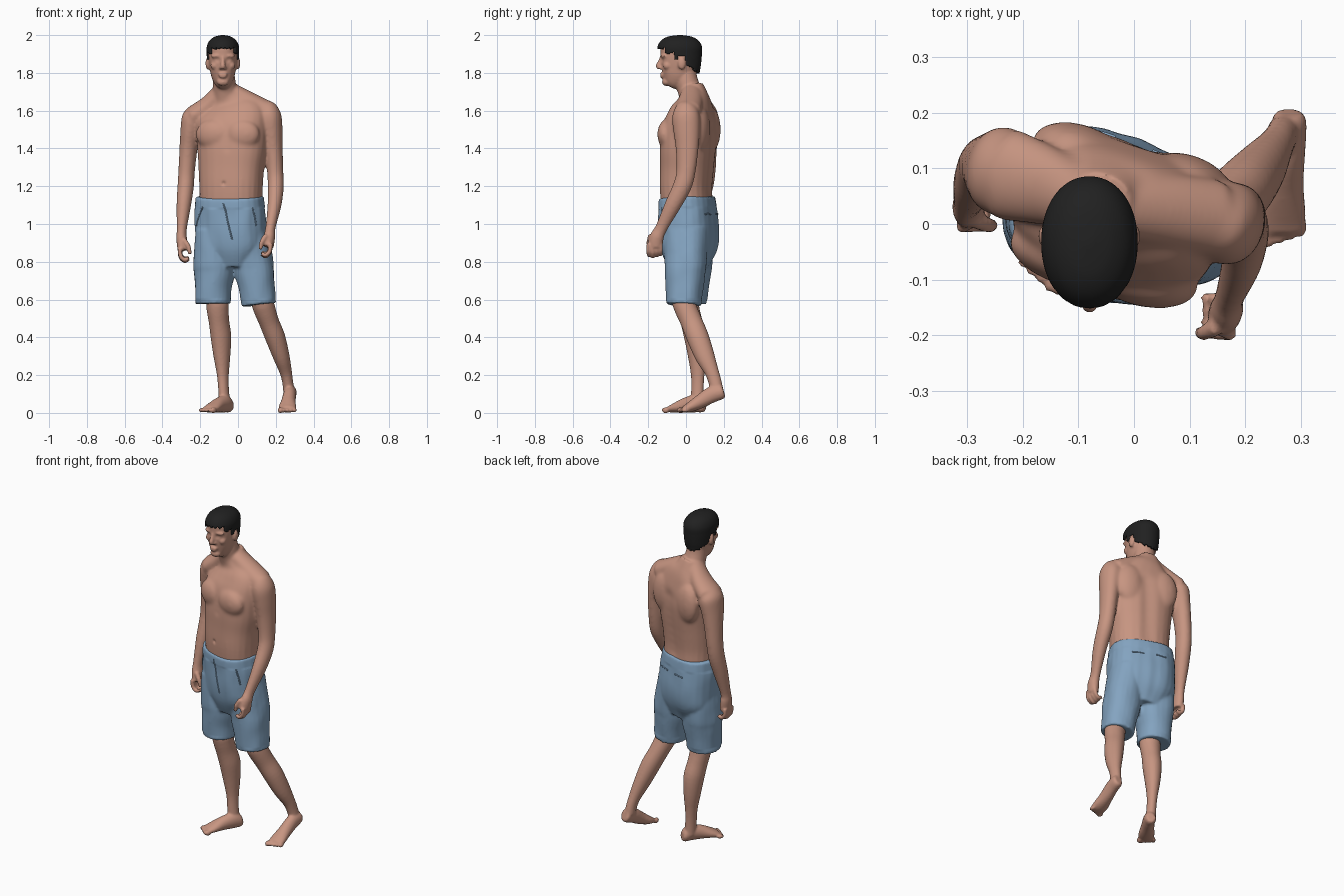
import bpy, bmesh, math
from mathutils import Vector, Matrix, noise

def material(name, rgb):
    m = bpy.data.materials.new(name)
    m.diffuse_color = (*rgb, 1)
    return m

SKIN = material("skin", (0.57, 0.30, 0.22))
BLUE = material("blue cloth", (0.23, 0.37, 0.53))
BLACK = material("black hair", (0.015, 0.015, 0.015))

def smooth_path(secs, steps):
    """Catmull-Rom interpolation of section tuples."""
    out = []
    for i in range(len(secs) - 1):
        p0, p1, p2, p3 = secs[max(i - 1, 0)], secs[i], secs[i + 1], secs[min(i + 2, len(secs) - 1)]
        for t in (k / steps for k in range(steps)):
            out.append([0.5 * (2 * b + (c - a) * t + (2 * a - 5 * b + 4 * c - d) * t * t
                               + (3 * b - a - 3 * c + d) * t ** 3) for a, b, c, d in zip(p0, p1, p2, p3)])
    return out + [list(secs[-1])]

def tube(bm, secs, yaw=0, ref=None, n=24, p=2.0, steps=4):
    """Closed loft; a section is (x, y, z, side radius, front radius)."""
    path = smooth_path(secs, steps)
    cs = [Vector(q[:3]) for q in path]
    th = math.radians(yaw)
    ref = Vector(ref) if ref else Vector((-math.sin(th), -math.cos(th), 0))
    rings = []
    for i, q in enumerate(path):
        t = (cs[min(i + 1, len(cs) - 1)] - cs[max(i - 1, 0)]).normalized()
        f = (ref - t * ref.dot(t)).normalized()
        s = t.cross(f)
        ring = []
        for k in range(n):
            c, d = math.cos(2 * math.pi * k / n), math.sin(2 * math.pi * k / n)
            u = math.copysign(abs(c) ** (2 / p), c) * max(q[3], 0.002)
            v = math.copysign(abs(d) ** (2 / p), d) * max(q[4], 0.002)
            ring.append(bm.verts.new(cs[i] + s * u + f * v))
        rings.append(ring)
    for r0, r1 in zip(rings, rings[1:]):
        for k in range(n):
            bm.faces.new((r0[k], r0[(k + 1) % n], r1[(k + 1) % n], r1[k]))
    bm.faces.new(rings[0])
    bm.faces.new(rings[-1])

def blob(bm, c, r, yaw=0):
    m = Matrix.Translation(c) @ Matrix.Rotation(-math.radians(yaw), 4, 'Z') @ Matrix.Diagonal((*r, 1))
    bmesh.ops.create_uvsphere(bm, u_segments=16, v_segments=10, radius=1, matrix=m)

def finish(name, bm, mat, voxel=0, smooth=0, soft=None):
    """Turn a bmesh into an object, optionally fusing its pieces; soft = extra smoothing by height."""
    bmesh.ops.recalc_face_normals(bm, faces=bm.faces)
    me = bpy.data.meshes.new(name)
    bm.to_mesh(me)
    bm.free()
    me.materials.append(mat)
    ob = bpy.data.objects.new(name, me)
    bpy.context.collection.objects.link(ob)
    bpy.ops.object.select_all(action='DESELECT')
    bpy.context.view_layer.objects.active = ob
    ob.select_set(True)
    if voxel:
        r = ob.modifiers.new("fuse", 'REMESH')
        r.mode, r.voxel_size = 'VOXEL', voxel
        s = ob.modifiers.new("soften", 'SMOOTH')
        s.factor, s.iterations = 0.5, smooth
        for m in ("fuse", "soften"):
            bpy.ops.object.modifier_apply(modifier=m)
    if soft:
        g = ob.vertex_groups.new(name="soft")
        levels = [[] for _ in range(9)]
        for v in ob.data.vertices:
            levels[round(8 * max(0, min(1, (v.co.z - soft[0]) / .08, (soft[1] - v.co.z) / .05)))].append(v.index)
        for i in range(1, 9):
            g.add(levels[i], i / 8, 'REPLACE')
        s = ob.modifiers.new("soft", 'SMOOTH')
        s.factor, s.iterations, s.vertex_group = 0.5, soft[2], "soft"
        bpy.ops.object.modifier_apply(modifier="soft")
    bpy.ops.object.shade_smooth_by_angle(angle=math.radians(60))
    return ob

# ---- body: torso and neck ----
body = bmesh.new()
tube(body, [(-.035, .01, 1.0, .160, .12), (-.037, .005, 1.1, .165, .128), (-.037, 0, 1.2, .168, .131),
            (-.035, .005, 1.3, .175, .134), (-.03, .01, 1.4, .187, .138), (-.03, .02, 1.5, .193, .134),
            (-.03, .035, 1.57, .19, .115), (-.04, .045, 1.63, .145, .09), (-.055, .04, 1.68, .085, .075),
            (-.065, .03, 1.73, .058, .062)], yaw=17, p=2.4)
tube(body, [(-.055, .055, 1.6, .075, .075), (-.068, .025, 1.69, .065, .065), (-.074, .002, 1.76, .06, .06),
            (-.08, -.006, 1.83, .056, .058)])
F, S = Vector((-.27, -.963, 0)), Vector((.963, -.27, 0))
MID = Vector((-.03, .015, 0))
for k in (-1, 1):                                                 # chest muscles and shoulder blades
    blob(body, MID + S * .082 * k + F * .10 + Vector((0, 0, 1.475)), (.095, .047, .078), 16 - 6 * k)
    blob(body, MID + S * .10 * k - F * .094 + Vector((0, 0, 1.50)), (.085, .048, .12), 16)
# sloping muscles from neck to shoulders
tube(body, [(-.06, .03, 1.72, .04, .05), (.05, .025, 1.655, .05, .065), (.15, .01, 1.6, .055, .07)], ref=(0, 1, 0))
tube(body, [(-.08, .03, 1.72, .04, .05), (-.15, .065, 1.635, .05, .07), (-.23, .09, 1.575, .055, .085)], ref=(0, 1, 0))
# left and right arms
tube(body, [(.150, .01, 1.638, .02, .025), (.158, .004, 1.62, .046, .055), (.168, .0, 1.57, .062, .074),
            (.18, .003, 1.5, .056, .072), (.19, .006, 1.4, .047, .062), (.197, 0, 1.28, .043, .052),
            (.2, -.02, 1.2, .042, .049), (.193, -.07, 1.1, .036, .043), (.172, -.13, .98, .026, .032),
            (.166, -.155, .93, .03, .038), (.16, -.165, .88, .028, .04)], yaw=10)
tube(body, [(-.222, .095, 1.618, .02, .025), (-.228, .095, 1.6, .045, .055), (-.236, .095, 1.56, .062, .08),
            (-.25, .098, 1.49, .055, .074), (-.262, .105, 1.4, .048, .06), (-.272, .106, 1.28, .044, .052),
            (-.277, .095, 1.2, .043, .049), (-.287, .07, 1.1, .038, .043), (-.298, .04, .97, .026, .032),
            (-.298, .034, .92, .028, .038), (-.293, .028, .86, .026, .04)], yaw=10)
# curled fingers and thumbs
for x, y, z in ((.16, -.165, .88), (-.296, .028, .855)):
    k = -1 if x > 0 else 1
    for j in range(4):
        yy, zz = y - .032 + .021 * j, z + .006 * abs(j - 1)
        tube(body, [(x - .012 * k, yy, zz + .01, .012, .012), (x - .008 * k, yy, zz - .03, .012, .012),
                    (x + .014 * k, yy, zz - .052, .011, .011), (x + .035 * k, yy, zz - .040, .010, .010)],
             ref=(0, 1, 0), n=12)
    tube(body, [(x + .01 * k, y - .02, z + .06, .014, .016), (x + .033 * k, y - .03, z + .025, .013, .014),
                (x + .042 * k, y - .03, z - .015, .010, .011)], n=12)
# legs
tube(body, [(-.13, .02, .75, .072, .078), (-.11, .008, .6, .06, .064), (-.108, .012, .55, .058, .06),
            (-.1, .03, .48, .053, .059), (-.09, .05, .4, .053, .061), (-.085, .06, .3, .043, .051),
            (-.08, .062, .2, .03, .037), (-.076, .06, .12, .027, .034), (-.07, .06, .045, .03, .035)], yaw=25)
tube(body, [(.085, -.02, .75, .072, .078), (.125, -.012, .6, .06, .064), (.14, 0, .55, .058, .06),
            (.165, .03, .48, .053, .058), (.197, .062, .4, .053, .059), (.229, .1, .3, .044, .052),
            (.252, .135, .22, .033, .038), (.262, .152, .17, .029, .035), (.269, .164, .12, .03, .034)], yaw=5)
# feet with toes
tube(body, [(-.043, .098, .036, .022, .025), (-.05, .085, .037, .031, .036), (-.068, .05, .048, .034, .046),
            (-.1, 0, .042, .037, .04), (-.133, -.05, .028, .045, .027), (-.155, -.082, .018, .044, .017)], ref=(0, 0, 1))
tube(body, [(.280, .2, .114, .022, .028), (.279, .186, .11, .031, .038), (.274, .135, .096, .034, .043),
            (.267, .075, .06, .038, .037), (.262, .02, .03, .047, .027), (.262, -.014, .018, .045, .017)], ref=(0, 0, 1))
for k in range(5):
    u, big = (k - 2) * .019, .004 if k == 0 else 0
    blob(body, (-.162 - u * .84, -.092 + u * .54 + abs(k - 1) * .004, .014), (.010 + big, .022, .012 + big), 33)
    blob(body, (.262 + u, -.028 + k * .006, .014), (.010 + big, .022, .012 + big), 0)
# head
X = -.08
tube(body, [(X, -.085, 1.728, .022, .022), (X, -.074, 1.745, .042, .05), (X, -.056, 1.78, .06, .077),
            (X, -.042, 1.82, .069, .092), (X, -.036, 1.86, .075, .099), (X, -.033, 1.9, .078, .102),
            (X, -.033, 1.94, .076, .1), (X, -.033, 1.975, .055, .075), (X, -.033, 1.988, .02, .03)], n=36, p=2.15)
tube(body, [(X, -.126, 1.89, .009, .010), (X, -.135, 1.862, .010, .012), (X, -.146, 1.838, .014, .014),
            (X, -.143, 1.822, .013, .010)], n=14)                 # nose
for k in (-1, 1):
    blob(body, (X + .011 * k, -.136, 1.827), (.010, .012, .009))  # nostrils
    blob(body, (X + .033 * k, -.118, 1.889), (.032, .016, .011), 12 * -k)   # brows
    blob(body, (X + .042 * k, -.098, 1.838), (.024, .024, .022))  # cheekbones
    blob(body, (X + .08 * k, -.022, 1.85), (.012, .021, .033))    # ears
for z, w in ((1.793, .025), (1.781, .022)):
    blob(body, (X, -.127, z), (w, .012, .0075))                   # lips
blob(body, (X, -.104, 1.752), (.032, .023, .022))                 # chin
body_ob = finish("body", body, SKIN, 0.0063, 3, (1.19, 1.74, 30))

# hollows: (centre, radius, push) for spine, chest midline, navel, eyes
dents = [((.003 + .002 * i, .135, 1.17 + .05 * i), .035, (.002, -.008, 0)) for i in range(8)]
dents += [((-.06, -.135, 1.40 + .03 * i), .02, (.001, .003, 0)) for i in range(5)]
dents += [((-.077, -.128, 1.215), .010, (0, .010, 0)), ((X, -.14, 1.787), .006, (0, .003, 0))]
dents += [((X + .028 * k, -.13, 1.868), .014, (0, .006, 0)) for k in (-1, 1)]
tall = [v for v in body_ob.data.vertices if v.co.z > 1.1]
for c, r, push in dents:
    c, push = Vector(c), Vector(push)
    for v in tall:
        d = (v.co - c).length_squared / (r * r)
        if d < 6:
            v.co += push * math.exp(-d)

# ---- hair: a cap trimmed along the hairline ----
def below_hairline(p):
    for limit, z in ((-.11, 1.93), (-.065, 1.905), (-.045, 1.868), (.0, 1.885), (9, 1.85 - .7 * min(p.y, .072))):
        if p.y < limit:
            return p.z < z + .004 * math.sin(p.x * 260)

hair = bmesh.new()
tube(hair, [(X, -.03, 1.775, .07, .1), (X, -.033, 1.82, .079, .109), (X, -.033, 1.86, .083, .114),
            (X, -.033, 1.9, .086, .117), (X, -.033, 1.94, .085, .117), (X, -.033, 1.972, .07, .098),
            (X, -.033, 1.992, .042, .062), (X, -.033, 2.0, .008, .01)], n=80, p=2.1, steps=8)
bmesh.ops.delete(hair, geom=[f for f in hair.faces if below_hairline(f.calc_center_median())], context='FACES')
sol = finish("hair", hair, BLACK).modifiers.new("thickness", 'SOLIDIFY')
sol.thickness, sol.offset = .018, -1

# ---- shorts ----
shorts = bmesh.new()
tube(shorts, [(-.044, .006, 1.148, .180, .136), (-.044, .006, 1.12, .183, .139), (-.042, .01, 1.05, .189, .143),
              (-.038, .014, .95, .19, .146), (-.033, .014, .86, .18, .135), (-.03, .012, .77, .12, .10)], yaw=20, p=2.5)
tube(shorts, [(-.128, .025, .97, .095, .12), (-.127, .022, .8, .109, .118), (-.126, .02, .74, .107, .111),
              (-.132, .016, .66, .096, .102), (-.132, .014, .577, .093, .094)], yaw=15, p=2.2)
tube(shorts, [(.055, -.005, .97, .095, .12), (.082, -.003, .8, .101, .113), (.088, -.005, .74, .103, .107),
              (.1, -.008, .66, .094, .1), (.11, -.012, .572, .091, .092)], yaw=12, p=2.2)
shorts_ob = finish("shorts", shorts, BLUE, 0.008, 4)
for v in shorts_ob.data.vertices:                                 # soft folds, waistline dipping at the front
    x, y, z = v.co
    if .6 < z < 1.09:
        v.co += Vector((x + .04, y, 0)).normalized() * .006 * noise.noise(Vector((x * 14, y * 14, z * 7)))
    if z > 1.05:
        v.co.z -= .16 * max((v.co - MID).dot(F) / .14, 0) * (z - 1.05)
shorts_ob.data.update()
bpy.context.view_layer.update()

# raised seams: fly, side pockets, back pockets
seams = bmesh.new()
def seam(pts, ref=None):
    hits = [shorts_ob.closest_point_on_mesh(Vector(q))[1] for q in pts]
    tube(seams, [(*h, .004, .004) for h in hits], ref=ref, n=8, steps=2)

seam([(-.087 + .004 * i, -.16, 1.11 - .015 * i) for i in range(14)])
seam([(.10 + .011 * i, -.17, 1.09 - .025 * i) for i in range(5)])
seam([(-.215 - .008 * i, -.10 + .015 * i, 1.09 - .025 * i) for i in range(5)])
for a in (.04, -.12):
    seam([MID + S * (a + .016 * i) - F * .19 + Vector((0, 0, 1.06)) for i in range(6)], (0, 0, 1))
finish("shorts_seams", seams, BLUE)
